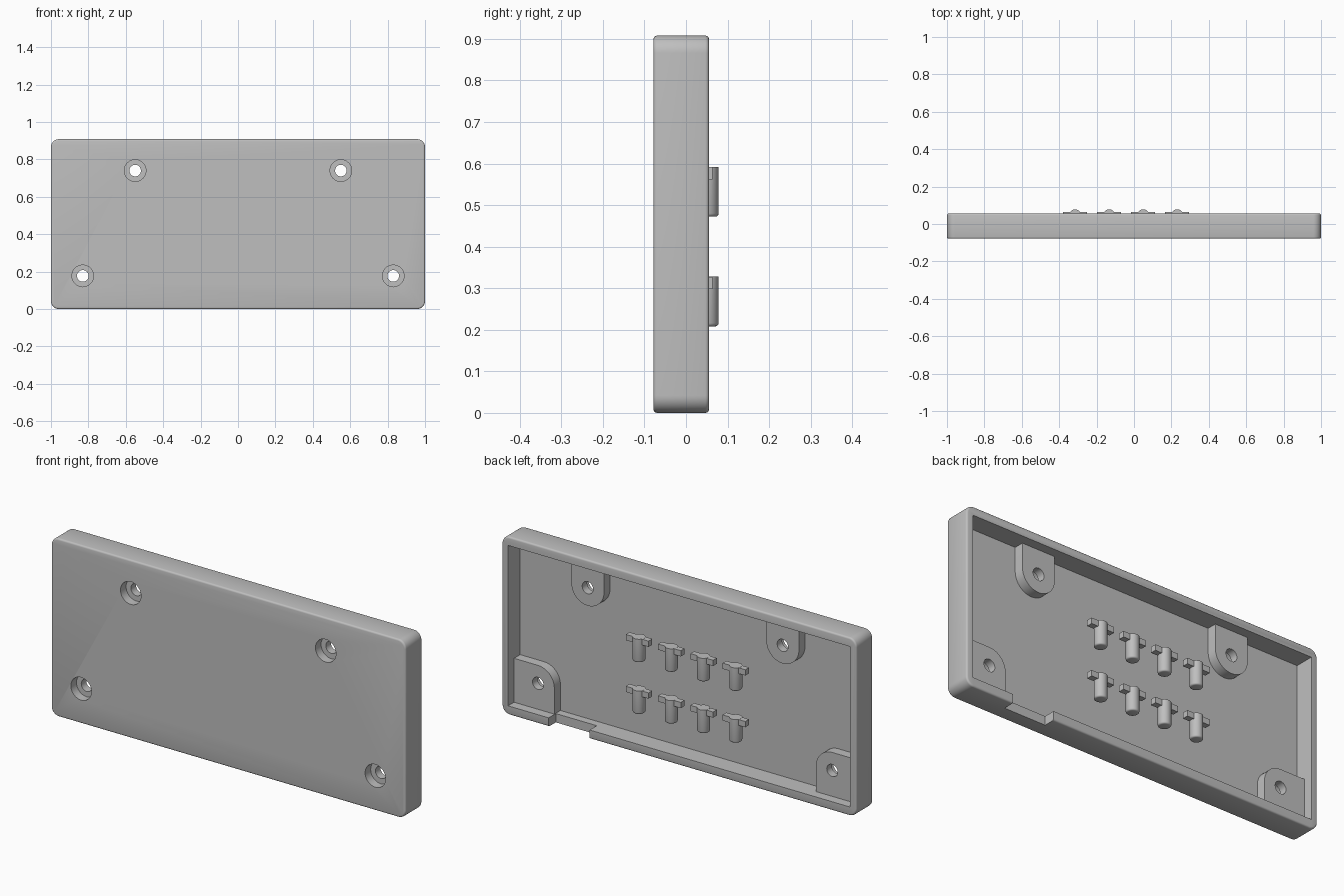
import bpy, bmesh, math
from mathutils import Vector

default = bpy.data.objects.get("Cube")
if default:
    bpy.data.objects.remove(default, do_unlink=True)

grey = bpy.data.materials.new("plain grey")
grey.use_nodes = True
COLOUR = (0.52, 0.52, 0.52, 1)
grey.diffuse_color = COLOUR
grey.node_tree.nodes["Principled BSDF"].inputs["Base Color"].default_value = COLOUR

HEIGHT = 0.908
FRONT, RIM, FLOOR, BOSS_TOP = -0.0785, 0.0555, -0.042, 0.007
SIDE_WALL, END_WALL = 0.035, 0.045
BOSS_R = 0.092


def arc(cx, cz, r, start, end, steps=10):
    """Points on an arc in the xz plane, angles in degrees."""
    angles = [math.radians(start + (end - start) * i / steps) for i in range(steps + 1)]
    return [(cx + r * math.cos(a), cz + r * math.sin(a)) for a in angles]


def rect(x0, x1, z0, z1):
    return [(x0, z0), (x1, z0), (x1, z1), (x0, z1)]


def circle(cx, cz, r, steps=40):
    return arc(cx, cz, r, 0, 360, steps)[:-1]


def prism(name, outline, y0, y1):
    """Extrude an xz outline along y."""
    bm = bmesh.new()
    face = bm.faces.new([bm.verts.new((x, y0, z)) for x, z in outline])
    new = bmesh.ops.extrude_face_region(bm, geom=[face])["geom"]
    verts = [v for v in new if isinstance(v, bmesh.types.BMVert)]
    bmesh.ops.translate(bm, verts=verts, vec=Vector((0, y1 - y0, 0)))
    bmesh.ops.recalc_face_normals(bm, faces=bm.faces)
    return finish(name, bm)


def finish(name, bm):
    mesh = bpy.data.meshes.new(name)
    bm.to_mesh(mesh)
    bm.free()
    mesh.materials.append(grey)
    obj = bpy.data.objects.new(name, mesh)
    bpy.context.collection.objects.link(obj)
    return obj


def activate(obj):
    bpy.ops.object.select_all(action="DESELECT")
    obj.select_set(True)
    bpy.context.view_layer.objects.active = obj


def combine(target, tool, operation):
    """Apply a boolean and discard the tool."""
    mod = target.modifiers.new(operation, "BOOLEAN")
    mod.object, mod.operation, mod.solver = tool, operation, "EXACT"
    activate(target)
    bpy.ops.object.modifier_apply(modifier=mod.name)
    bpy.data.objects.remove(tool, do_unlink=True)


def smooth(obj):
    activate(obj)
    bpy.ops.object.shade_smooth_by_angle(angle=math.radians(32))


# Cover: rounded plate with softened front and rear edges
r = 0.042
outline = (arc(1 - r, r, r, -90, 0) + arc(1 - r, HEIGHT - r, r, 0, 90)
           + arc(r - 1, HEIGHT - r, r, 90, 180) + arc(r - 1, r, r, 180, 270))
cover = prism("cover", outline, FRONT, RIM)
bevel = cover.modifiers.new("soft edges", "BEVEL")
bevel.width, bevel.segments, bevel.limit_method = 0.009, 3, "ANGLE"
bevel.angle_limit = math.radians(60)
activate(cover)
bpy.ops.object.modifier_apply(modifier=bevel.name)

# Open cavity at the back
inner = rect(SIDE_WALL - 1, 1 - SIDE_WALL, END_WALL, HEIGHT - END_WALL)
combine(cover, prism("cavity", inner, FLOOR, 0.2), "DIFFERENCE")

# Screw bosses: two hang from the top wall, two sit in the lower corners
UPPER, LOWER = (0.55, 0.74), (0.83, 0.177)
x, z = UPPER
upper = arc(x, z, BOSS_R, 180, 360, 20) + [(x + BOSS_R, 0.885), (x - BOSS_R, 0.885)]
x, z = LOWER
lower = arc(x, z, BOSS_R, 90, 180) + [(x - BOSS_R, 0.025), (0.98, 0.025), (0.98, z + BOSS_R)]
for side in (1, -1):
    for shape in (upper, lower):
        boss = prism("boss", [(side * px, pz) for px, pz in shape], FLOOR - 0.015, BOSS_TOP)
        combine(cover, boss, "UNION")

# Screw holes with wide countersinks on the front
for side in (1, -1):
    for x, z in (UPPER, LOWER):
        combine(cover, prism("recess", circle(side * x, z, 0.058), -0.2, FRONT + 0.045), "DIFFERENCE")
        combine(cover, prism("hole", circle(side * x, z, 0.031), -0.2, 0.2), "DIFFERENCE")

# Cable notch in the bottom wall
combine(cover, prism("notch", rect(0.505, 0.736, -0.1, 0.06), -0.002, 0.2), "DIFFERENCE")
smooth(cover)


# Pins: upright cylinders with a rounded lower end and a crossbar at the top
def make_pin(name, x, top):
    length, radius, y = 0.12, 0.03, 0.0485
    bm = bmesh.new()
    bmesh.ops.create_cone(bm, cap_ends=True, segments=32, radius1=radius,
                          radius2=radius, depth=length)
    bottom = [e for e in bm.edges if all(v.co.z < 0 for v in e.verts)]
    bmesh.ops.bevel(bm, geom=bottom, offset=0.008, segments=3, profile=0.5, affect="EDGES")
    bmesh.ops.translate(bm, verts=bm.verts, vec=(x, y, top - length / 2))
    pin = finish(name, bm)
    bar = prism("bar", rect(x - 0.064, x + 0.064, top - 0.03, top - 0.0005), y - 0.015, y + 0.015)
    combine(pin, bar, "UNION")
    smooth(pin)


for row, top in (("upper", 0.592), ("lower", 0.328)):
    for i in range(4):
        make_pin(f"{row}_pin_{i + 1}", -0.315 + 0.182 * i, top)
